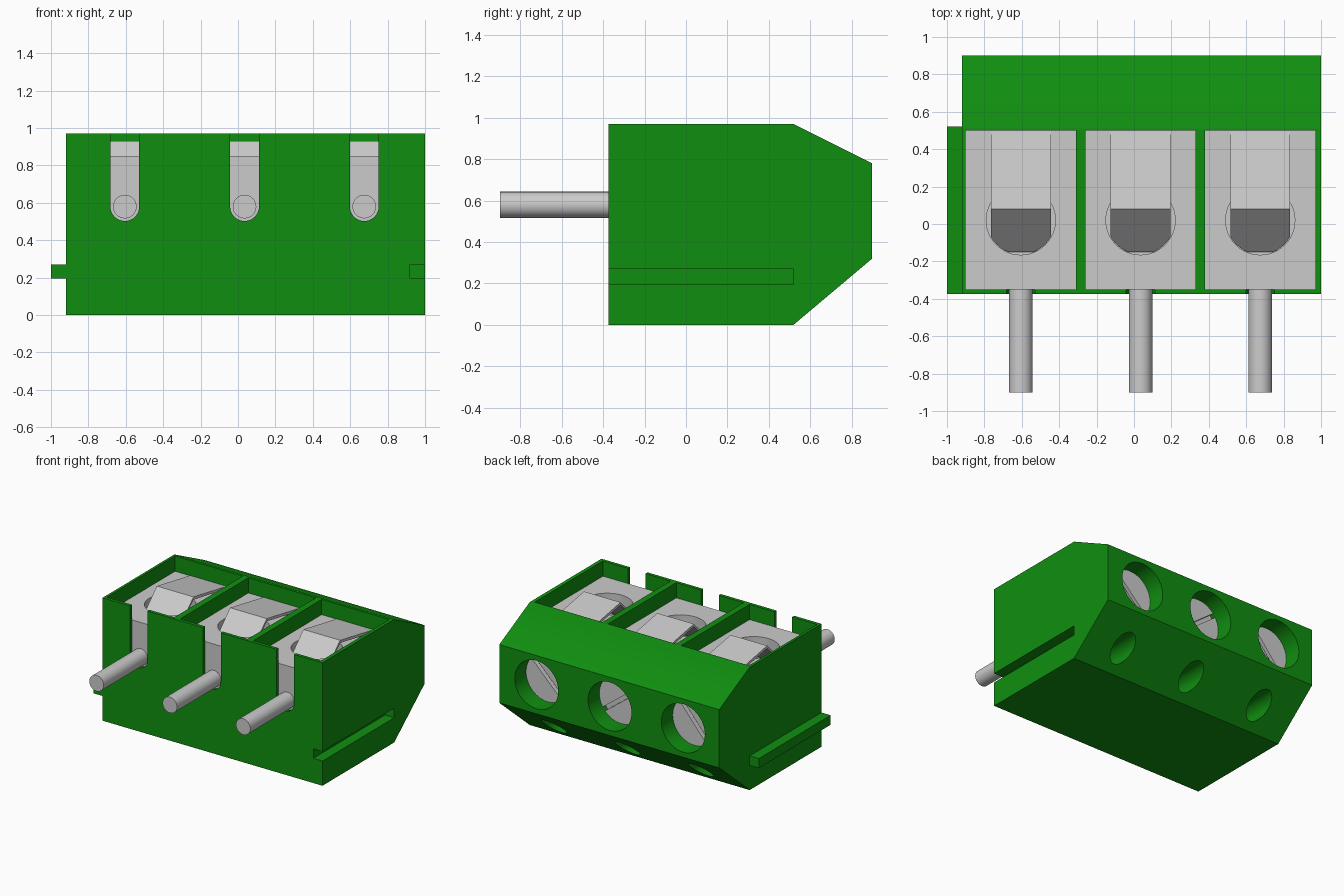
import bpy, bmesh, math
from mathutils import Matrix

cube = bpy.data.objects.get("Cube")
if cube:
    bpy.data.objects.remove(cube, do_unlink=True)


def make_material(name, rgb):
    m = bpy.data.materials.new(name)
    m.use_nodes = True
    m.diffuse_color = (*rgb, 1)
    bsdf = m.node_tree.nodes["Principled BSDF"]
    bsdf.inputs["Base Color"].default_value = (*rgb, 1)
    bsdf.inputs["Roughness"].default_value = 0.5
    return m


GREEN = make_material("green plastic", (0.005, 0.275, 0.005))
STEEL = make_material("light grey metal", (0.6, 0.6, 0.6))


def prism(name, pts, axis, lo, hi):
    """Extrude a 2D outline along an axis from lo to hi."""
    def place(a, b, c):
        return {"x": (c, a, b), "y": (a, c, b), "z": (a, b, c)}[axis]
    bm = bmesh.new()
    bottom = [bm.verts.new(place(a, b, lo)) for a, b in pts]
    top = [bm.verts.new(place(a, b, hi)) for a, b in pts]
    bm.faces.new(bottom)
    bm.faces.new(top)
    n = len(pts)
    for i in range(n):
        j = (i + 1) % n
        bm.faces.new((bottom[i], bottom[j], top[j], top[i]))
    bmesh.ops.recalc_face_normals(bm, faces=bm.faces)
    me = bpy.data.meshes.new(name)
    bm.to_mesh(me)
    bm.free()
    ob = bpy.data.objects.new(name, me)
    bpy.context.collection.objects.link(ob)
    return ob


def box(name, x0, x1, y0, y1, z0, z1):
    return prism(name, [(x0, y0), (x1, y0), (x1, y1), (x0, y1)], "z", z0, z1)


def arc(ca, cb, r, a0=0.0, a1=360.0, n=48):
    full = abs(a1 - a0) >= 360
    steps = n if full else n + 1
    return [(ca + r * math.cos(math.radians(a0 + (a1 - a0) * i / n)),
             cb + r * math.sin(math.radians(a0 + (a1 - a0) * i / n)))
            for i in range(steps)]


def boolean(target, cutter, operation="DIFFERENCE"):
    """Apply a boolean and drop the cutter."""
    mod = target.modifiers.new("cut", "BOOLEAN")
    mod.operation = operation
    mod.solver = "EXACT"
    mod.object = cutter
    bpy.context.view_layer.objects.active = target
    bpy.ops.object.modifier_apply(modifier=mod.name)
    bpy.data.objects.remove(cutter, do_unlink=True)


def finish(ob, mat, smooth=False):
    ob.data.materials.clear()
    ob.data.materials.append(mat)
    if smooth:
        bpy.ops.object.select_all(action="DESELECT")
        ob.select_set(True)
        bpy.context.view_layer.objects.active = ob
        bpy.ops.object.shade_smooth_by_angle(angle=math.radians(30))


# Housing: side profile extruded across the width
FRONT, BACK, RIDGE, TOP = -0.375, 0.90, 0.52, 0.97
housing = prism("housing", [(FRONT, 0), (RIDGE, 0), (BACK, 0.32), (BACK, 0.78),
                            (RIDGE, TOP), (FRONT, TOP)], "x", -0.92, 1.0)

# Interlocking groove on one end, matching rail on the other
boolean(housing, box("groove_cutter", 0.92, 1.1, -0.6, RIDGE, 0.195, 0.27))
rail = box("side_rail", -1.0, -0.915, FRONT, RIDGE, 0.195, 0.27)
finish(rail, GREEN)

# One terminal per pole: centre x, number, screw slot angle
POLES = [(-0.605, 1, 50), (0.035, 2, -37), (0.675, 3, 45)]
HALF = 0.295
CLAMP_Y, HOLE_R, BLOCK_TOP = 0.02, 0.185, 0.85
PIN_Z, SCREW_Z = 0.58, 0.55

for cx, num, slot_angle in POLES:
    # Open pocket, wire slot, screw access and small rear hole in the housing
    boolean(housing, box("pocket_cutter", cx - HALF, cx + HALF, -0.35, 0.5, 0.45, 1.2))
    slot = arc(cx, PIN_Z, 0.077, 180, 360, 20) + [(cx + 0.077, 1.2), (cx - 0.077, 1.2)]
    boolean(housing, prism("slot_cutter", slot, "y", -0.6, -0.3))
    boolean(housing, prism("screw_cutter", arc(cx, SCREW_Z, 0.19), "y", 0.62, 1.1))
    boolean(housing, prism("vent_cutter", arc(cx, 0.135, 0.085, n=32), "y", 0.45, 1.1))

    # Metal block with a round well
    block = box(f"terminal_block_{num}", cx - HALF, cx + HALF, -0.35, 0.5, 0.45, BLOCK_TOP)
    boolean(block, prism("well_cutter", arc(cx, CLAMP_Y, HOLE_R), "z", 0.68, 1.1))
    finish(block, STEEL, True)

    # Bent clamp plate, its front lip rounded to fit the well
    plate = prism(f"clamp_plate_{num}",
                  [(-0.15, 0.70), (0.08, 0.93), (0.495, 0.855), (0.495, 0.835),
                   (0.08, 0.908), (-0.13, 0.70)], "x", cx - 0.16, cx + 0.16)
    outline = arc(cx, CLAMP_Y, HOLE_R - 0.003, 180, 360, 32)
    outline += [(cx + HOLE_R, 0.7), (cx - HOLE_R, 0.7)]
    boolean(plate, prism("lip_trimmer", outline, "z", 0.5, 1.2), "INTERSECT")
    finish(plate, STEEL)

    # Contact pin
    pin = prism(f"contact_pin_{num}", arc(cx, PIN_Z, 0.063, n=32), "y", -0.90, -0.34)
    finish(pin, STEEL, True)

    # Slotted screw recessed in the back
    screw = prism(f"screw_{num}", arc(cx, SCREW_Z, 0.189), "y", 0.615, 0.76)
    cutter = box("driver_slot_cutter", -0.3, 0.3, 0.725, 0.9, -0.016, 0.016)
    cutter.data.transform(Matrix.Translation((cx, 0, SCREW_Z))
                          @ Matrix.Rotation(math.radians(-slot_angle), 4, "Y"))
    boolean(screw, cutter)
    finish(screw, STEEL, True)

finish(housing, GREEN, True)
